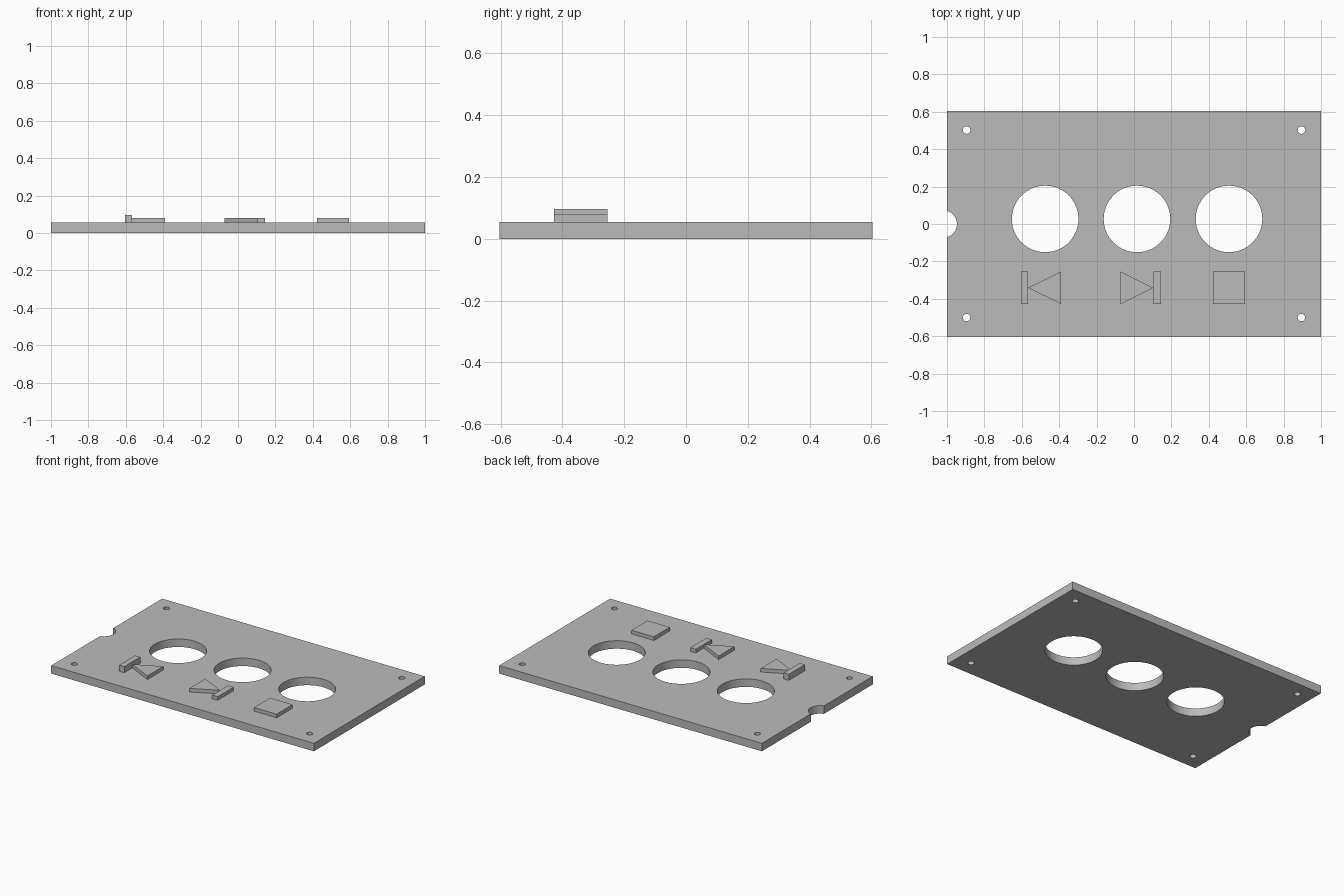
import bpy, bmesh, math

cube = bpy.data.objects.get("Cube")
if cube:
    bpy.data.objects.remove(cube, do_unlink=True)

grey = bpy.data.materials.new("plain grey")
grey.use_nodes = True
grey.diffuse_color = (0.5, 0.5, 0.5, 1)
grey.node_tree.nodes["Principled BSDF"].inputs["Base Color"].default_value = (0.5, 0.5, 0.5, 1)

PLATE_TOP = 0.055
HALF_X, HALF_Y = 1.0, 0.603


def arc(cx, cy, r, start, end, steps):
    return [(cx + r * math.cos(start + (end - start) * i / steps),
             cy + r * math.sin(start + (end - start) * i / steps)) for i in range(steps + 1)]


def circle(cx, cy, r, sides):
    return arc(cx, cy, r, 0, math.tau, sides)[:-1]


def slab(name, loops, bottom, top):
    """Extrude an outline, with any further loops cut through as holes."""
    curve = bpy.data.curves.new(name, "CURVE")
    curve.dimensions = "2D"
    curve.fill_mode = "BOTH"
    curve.extrude = (top - bottom) / 2
    for loop in loops:
        spline = curve.splines.new("POLY")
        spline.points.add(len(loop) - 1)
        for point, (x, y) in zip(spline.points, loop):
            point.co = (x, y, 0, 1)
        spline.use_cyclic_u = True
    helper = bpy.data.objects.new(name + " outline", curve)
    bpy.context.collection.objects.link(helper)
    bpy.context.view_layer.update()
    depsgraph = bpy.context.evaluated_depsgraph_get()
    mesh = bpy.data.meshes.new_from_object(helper.evaluated_get(depsgraph))
    bpy.data.objects.remove(helper, do_unlink=True)
    bpy.data.curves.remove(curve)

    # weld caps to walls and lift into place
    bm = bmesh.new()
    bm.from_mesh(mesh)
    bmesh.ops.remove_doubles(bm, verts=bm.verts, dist=1e-5)
    bmesh.ops.recalc_face_normals(bm, faces=bm.faces)
    bmesh.ops.translate(bm, verts=bm.verts, vec=(0, 0, (top + bottom) / 2))
    bm.to_mesh(mesh)
    bm.free()
    mesh.materials.clear()
    mesh.materials.append(grey)
    mesh.name = name
    obj = bpy.data.objects.new(name, mesh)
    bpy.context.collection.objects.link(obj)
    bpy.ops.object.select_all(action="DESELECT")
    obj.select_set(True)
    bpy.context.view_layer.objects.active = obj
    bpy.ops.object.shade_smooth_by_angle(angle=math.radians(30))
    return obj


def box(x0, x1, y0, y1):
    return [(x0, y0), (x1, y0), (x1, y1), (x0, y1)]


# Panel with a rounded notch in its right edge
notch_r, notch_x = 0.075, -1.022
swing = math.acos((-HALF_X - notch_x) / notch_r)
outline = box(-HALF_X, HALF_X, -HALF_Y, HALF_Y) + arc(notch_x, 0, notch_r, swing, -swing, 24)

# Button openings and corner screw holes
holes = [circle(x, 0.027, 0.178, 64) for x in (-0.475, 0.016, 0.508)]
holes += [circle(x, y, 0.02, 24) for x in (-0.895, 0.895) for y in (-0.5, 0.502)]
slab("panel", [outline] + holes, 0, PLATE_TOP)

# Raised symbols below the openings
LOW, HIGH = -0.428, -0.254
MID = (LOW + HIGH) / 2
SYMBOL_TOP = 0.08
slab("back_bar", [box(-0.605, -0.566, LOW, HIGH)], PLATE_TOP, 0.097)
slab("back_triangle", [[(-0.566, MID), (-0.39, LOW), (-0.39, HIGH)]], PLATE_TOP, SYMBOL_TOP)
slab("forward_triangle", [[(-0.071, LOW), (0.103, MID), (-0.071, HIGH)]], PLATE_TOP, SYMBOL_TOP)
slab("forward_bar", [box(0.103, 0.145, LOW, HIGH)], PLATE_TOP, SYMBOL_TOP)
slab("stop_square", [box(0.422, 0.594, LOW, HIGH)], PLATE_TOP, SYMBOL_TOP)
